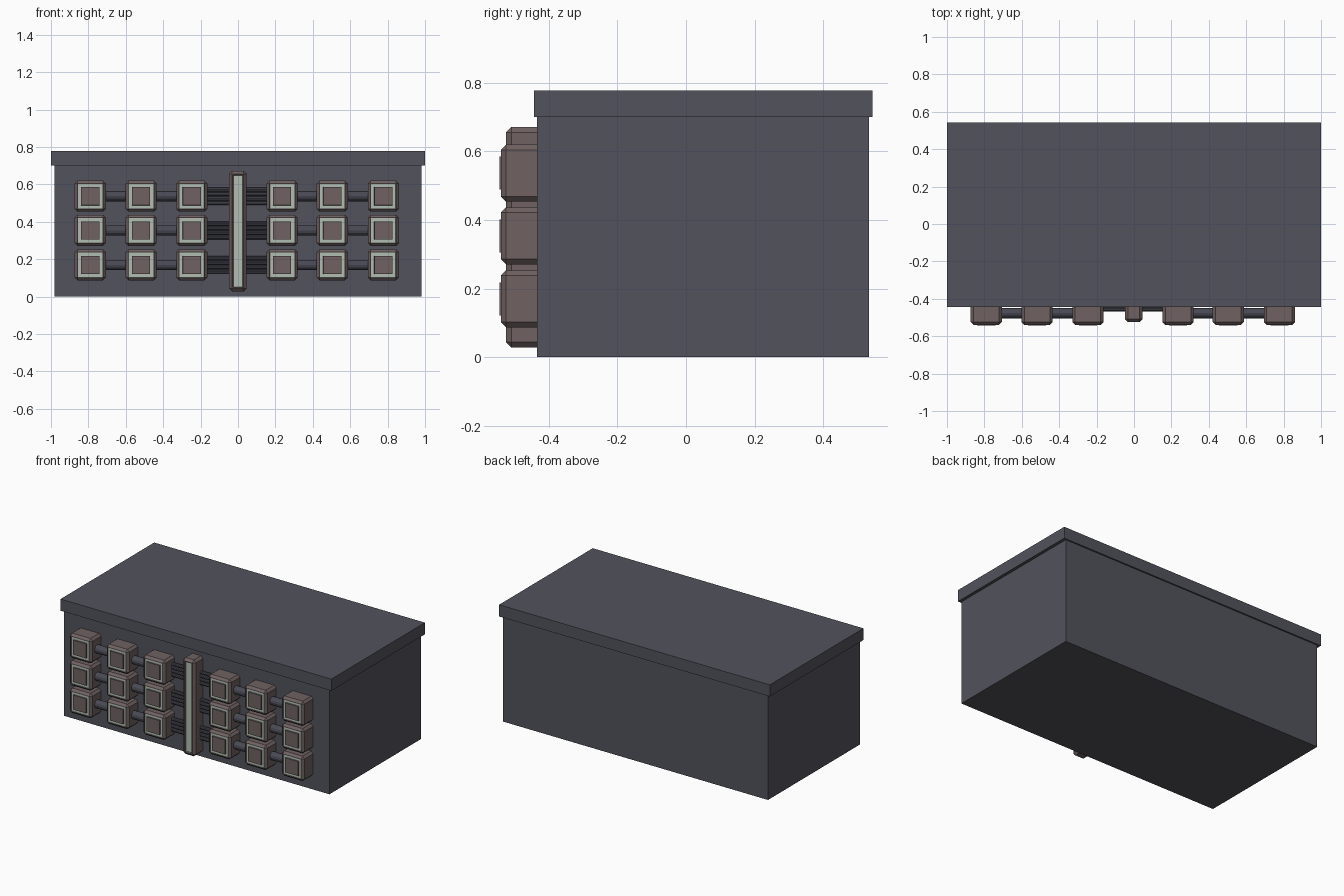
import bpy, bmesh, math
from mathutils import Vector

if "Cube" in bpy.data.objects:
    bpy.data.objects.remove(bpy.data.objects["Cube"])


def material(name, rgb):
    m = bpy.data.materials.new(name)
    m.diffuse_color = (*rgb, 1)
    m.use_nodes = True
    m.node_tree.nodes["Principled BSDF"].inputs["Base Color"].default_value = m.diffuse_color
    return m


SLATE = material("slate", (0.084, 0.084, 0.107))
BROWN = material("dusty_brown", (0.162, 0.120, 0.120))
PALE = material("pale_green_grey", (0.445, 0.515, 0.445))
STEEL = material("dark_steel", (0.066, 0.068, 0.088))


def finish(bm, name, mats):
    me = bpy.data.meshes.new(name)
    bm.to_mesh(me)
    bm.free()
    for m in mats:
        me.materials.append(m)
    ob = bpy.data.objects.new(name, me)
    bpy.context.collection.objects.link(ob)
    return ob


def box_bm(lo, hi):
    bm = bmesh.new()
    bmesh.ops.create_cube(bm, size=1)
    lo, hi = Vector(lo), Vector(hi)
    for v in bm.verts:
        v.co = (lo + hi) / 2 + v.co * (hi - lo)
    return bm


def chamfered(lo, hi, offset):
    """Chamfered box; also returns its front (-y) face."""
    bm = box_bm(lo, hi)
    bmesh.ops.bevel(bm, geom=bm.edges[:], offset=offset, segments=1, affect='EDGES')
    bm.normal_update()
    return bm, min(bm.faces, key=lambda f: f.normal.y)


def inset(bm, face, thickness, depth=0.0):
    bmesh.ops.inset_individual(bm, faces=[face], thickness=thickness, depth=depth)


# cabinet body and overhanging lid
finish(box_bm((-0.98, -0.435, 0), (0.98, 0.534, 0.70)), "chest_body", [SLATE])
finish(box_bm((-1, -0.444, 0.70), (1, 0.544, 0.778)), "chest_lid", [SLATE])

# square blocks with a pale ring set around a raised centre
COLS = (-0.79, -0.518, -0.247, 0.236, 0.504, 0.777)
ROWS = (0.537, 0.354, 0.17)
H = 0.083
for x in COLS:
    for z in ROWS:
        bm, f = chamfered((x - H, -0.54, z - H), (x + H, -0.415, z + H), 0.015)
        inset(bm, f, 0.002)
        inset(bm, f, 0.0005, -0.005)
        f.material_index = 1
        inset(bm, f, 0.025)
        f.material_index = 0
        inset(bm, f, 0.0005, 0.009)
        finish(bm, "front_block", [BROWN, PALE])

# upright centre bar with a recessed pale strip
bm, f = chamfered((-0.048, -0.525, 0.028), (0.046, -0.415, 0.672), 0.016)
inset(bm, f, 0.006)
inset(bm, f, 0.004, -0.01)
f.material_index = 1
finish(bm, "centre_bar", [BROWN, PALE])


# horizontal rods linking the blocks
def rod(name, x0, x1, y, z, r, sides):
    bpy.ops.mesh.primitive_cylinder_add(vertices=sides, radius=r, depth=x1 - x0,
                                        location=((x0 + x1) / 2, y, z),
                                        rotation=(0, math.pi / 2, 0))
    ob = bpy.context.object
    ob.name = name
    ob.data.materials.append(STEEL)


for z in ROWS:
    for a, b in ((0, 1), (1, 2), (3, 4), (4, 5)):
        rod("link_rod", COLS[a] + 0.05, COLS[b] - 0.05, -0.477, z, 0.027, 12)
    for i in range(4):
        zz = z + (i - 1.5) * 0.024
        rod("thin_rod", COLS[2] + 0.05, COLS[3] - 0.05, -0.456, zz, 0.012, 10)
